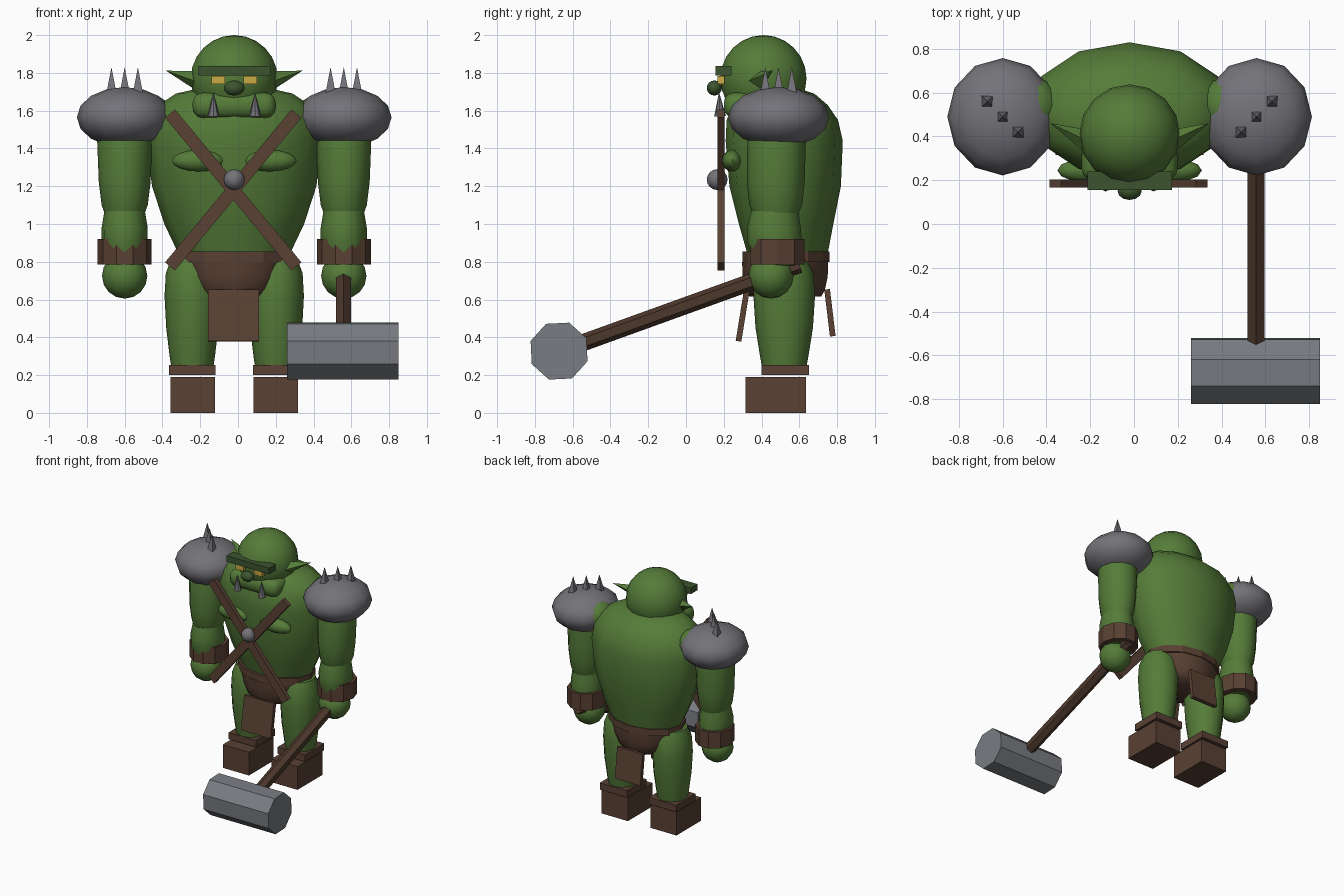
import bpy, bmesh, math
from mathutils import Vector, Matrix

old = bpy.data.objects.get("Cube")
if old:
    bpy.data.objects.remove(old, do_unlink=True)

CX = -0.02  # body centre line


def material(name, rgb):
    m = bpy.data.materials.new(name)
    m.use_nodes = True
    m.diffuse_color = (*rgb, 1)
    m.node_tree.nodes["Principled BSDF"].inputs["Base Color"].default_value = (*rgb, 1)
    return m


SKIN = material("green skin", (0.09, 0.2, 0.04))
DARK_SKIN = material("dark green skin", (0.045, 0.09, 0.028))
LEATHER = material("brown leather", (0.1, 0.052, 0.033))
WOOD = material("dark wood", (0.075, 0.04, 0.025))
METAL = material("grey armour", (0.17, 0.17, 0.19))
STEEL = material("hammer steel", (0.19, 0.2, 0.22))
GOLD = material("yellow eyes", (0.6, 0.4, 0.06))


def finish(name, bm, mat, smooth=0):
    """Turn a bmesh into an object; smooth is the sharp-edge angle in degrees."""
    bmesh.ops.recalc_face_normals(bm, faces=bm.faces)
    me = bpy.data.meshes.new(name)
    bm.to_mesh(me)
    bm.free()
    me.materials.append(mat)
    ob = bpy.data.objects.new(name, me)
    bpy.context.scene.collection.objects.link(ob)
    if smooth:
        bpy.ops.object.select_all(action='DESELECT')
        ob.select_set(True)
        bpy.context.view_layer.objects.active = ob
        bpy.ops.object.shade_smooth_by_angle(angle=math.radians(smooth))
    return ob


def loft(name, cx, rings, mat, sides=12, smooth=60):
    """Stack of elliptical rings given as (z, centre y, x radius, y radius)."""
    bm = bmesh.new()
    loops = []
    for z, cy, rx, ry in rings:
        angles = [math.tau * i / sides for i in range(sides)]
        loops.append([bm.verts.new((cx + rx * math.cos(a), cy + ry * math.sin(a), z)) for a in angles])
    for lo, hi in zip(loops, loops[1:]):
        for i in range(sides):
            j = (i + 1) % sides
            bm.faces.new((lo[i], lo[j], hi[j], hi[i]))
    bm.faces.new(loops[0])
    bm.faces.new(loops[-1])
    return finish(name, bm, mat, smooth)


def ball(name, centre, radii, mat, segs=12, rings=8):
    bm = bmesh.new()
    bmesh.ops.create_uvsphere(bm, u_segments=segs, v_segments=rings, radius=1,
                              matrix=Matrix.Translation(centre) @ Matrix.Diagonal((*radii, 1)))
    return finish(name, bm, mat, 60)


def box(name, centre, size, mat, tilt=0, axis='X', bevel=0):
    bm = bmesh.new()
    bmesh.ops.create_cube(bm, size=1, matrix=Matrix.Translation(centre)
                          @ Matrix.Rotation(tilt, 4, axis) @ Matrix.Diagonal((*size, 1)))
    if bevel:
        bmesh.ops.bevel(bm, geom=bm.edges[:], offset=bevel, segments=3, profile=0.5, affect='EDGES')
    return finish(name, bm, mat, 40 if bevel else 0)


def rod(name, a, b, r1, r2, sides, mat, spin=0):
    """Prism or cone running from a to b."""
    a, b = Vector(a), Vector(b)
    bm = bmesh.new()
    bmesh.ops.create_cone(bm, cap_ends=True, segments=sides, radius1=r1, radius2=r2,
                          depth=(b - a).length,
                          matrix=Matrix.Translation((a + b) / 2)
                          @ (b - a).to_track_quat('Z', 'Y').to_matrix().to_4x4()
                          @ Matrix.Rotation(spin, 4, 'Z'))
    bmesh.ops.remove_doubles(bm, verts=bm.verts, dist=1e-5)
    return finish(name, bm, mat)


# Torso, belt and hip wrap
loft("torso", CX, [(0.79, 0.54, 0.27, 0.2), (1.0, 0.53, 0.37, 0.25), (1.2, 0.525, 0.435, 0.295),
                   (1.44, 0.52, 0.465, 0.31), (1.55, 0.51, 0.45, 0.295), (1.63, 0.5, 0.4, 0.25),
                   (1.69, 0.49, 0.31, 0.19), (1.72, 0.48, 0.18, 0.11)], SKIN)
loft("belt", CX, [(0.8, 0.53, 0.31, 0.23), (0.855, 0.53, 0.31, 0.23)], LEATHER, smooth=0)
loft("hip_wrap", CX, [(0.615, 0.525, 0.18, 0.19), (0.65, 0.525, 0.235, 0.21),
                      (0.72, 0.525, 0.275, 0.225), (0.8, 0.525, 0.29, 0.228)], LEATHER)
box("front_loincloth", (CX - 0.005, 0.3, 0.515), (0.27, 0.03, 0.275), LEATHER, -0.16)
box("back_loincloth", (CX - 0.005, 0.762, 0.53), (0.23, 0.03, 0.25), LEATHER, 0.12)

# Crossed chest straps with a round boss
for side, lean in (("right", -1), ("left", 1)):
    box(side + "_chest_strap", (CX - 0.005, 0.185, 1.18), (0.068, 0.036, 1.05), LEATHER,
        lean * math.atan2(0.67, 0.81), 'Y')
ball("strap_boss", (CX, 0.165, 1.235), (0.055, 0.055, 0.055), METAL)

# Head, jaw and face
ball("head", (CX, 0.41, 1.77), (0.23, 0.228, 0.23), SKIN, 16, 12)
box("jaw", (CX, 0.325, 1.628), (0.44, 0.25, 0.135), SKIN, bevel=0.055)
box("brow", (CX, 0.198, 1.811), (0.385, 0.085, 0.05), DARK_SKIN)
ball("nose", (CX, 0.15, 1.72), (0.055, 0.04, 0.04), DARK_SKIN)

# Everything that comes in pairs
for side, s in (("right", -1), ("left", 1)):
    def x(d):
        return CX + s * d

    box(side + "_eye", (x(0.085), 0.185, 1.762), (0.072, 0.035, 0.042), GOLD)
    rod(side + "_tusk", (x(0.11), 0.18, 1.57), (x(0.11), 0.175, 1.7), 0.031, 0, 8, METAL)
    rod(side + "_ear", (x(0.18), 0.375, 1.755), (x(0.362), 0.46, 1.812), 0.055, 0, 4, SKIN)
    ball(side + "_pectoral", (x(0.19), 0.245, 1.335), (0.14, 0.055, 0.057), SKIN)

    # Shoulder armour
    ball(side + "_shoulder", (x(0.44), 0.54, 1.57), (0.12, 0.13, 0.11), SKIN)
    ball(side + "_shoulder_pad", (x(0.58), 0.49, 1.565), (0.253, 0.268, 0.16), METAL)
    for i in (-1, 0, 1):
        px, py = x(0.58 + 0.07 * i), 0.49 + 0.07 * i
        rod(f"{side}_spike_{i + 2}", (px, py, 1.695), (px, py, 1.83), 0.037, 0, 4, METAL, math.pi / 4)

    # Arm
    loft(side + "_upper_arm", x(0.58), [(1.04, 0.475, 0.1, 0.115), (1.1, 0.475, 0.122, 0.14),
                                        (1.22, 0.475, 0.137, 0.153), (1.45, 0.48, 0.146, 0.155),
                                        (1.6, 0.49, 0.12, 0.13)], SKIN)
    loft(side + "_forearm", x(0.58), [(0.78, 0.475, 0.095, 0.11), (0.9, 0.47, 0.122, 0.145),
                                      (0.98, 0.465, 0.122, 0.142), (1.07, 0.47, 0.107, 0.125)], SKIN)
    loft(side + "_bracer", x(0.58), [(0.785, 0.485, 0.143, 0.15), (0.92, 0.485, 0.143, 0.15)],
         LEATHER, 10, 0)
    ball(side + "_hand", (x(0.58), 0.45, 0.725), (0.12, 0.12, 0.12), SKIN)

    # Leg and boot
    loft(side + "_leg", x(0.222), [(0.2, 0.52, 0.105, 0.11), (0.3, 0.52, 0.12, 0.128),
                                   (0.45, 0.52, 0.138, 0.152), (0.62, 0.52, 0.147, 0.163),
                                   (0.74, 0.52, 0.14, 0.155), (0.82, 0.52, 0.11, 0.12)], SKIN)
    box(side + "_boot_cuff", (x(0.222), 0.525, 0.227), (0.247, 0.25, 0.055), LEATHER)
    box(side + "_boot", (x(0.22), 0.475, 0.095), (0.237, 0.32, 0.19), LEATHER)

# War hammer held in the left hand
HX = CX + 0.578
rod("hammer_handle", (HX, 0.6, 0.785), (HX, -0.55, 0.37), 0.045, 0.045, 6, WOOD)
rod("hammer_head", (HX - 0.298, -0.672, 0.327), (HX + 0.292, -0.672, 0.327), 0.16, 0.16, 8,
    STEEL, math.pi / 8 + 0.05)
